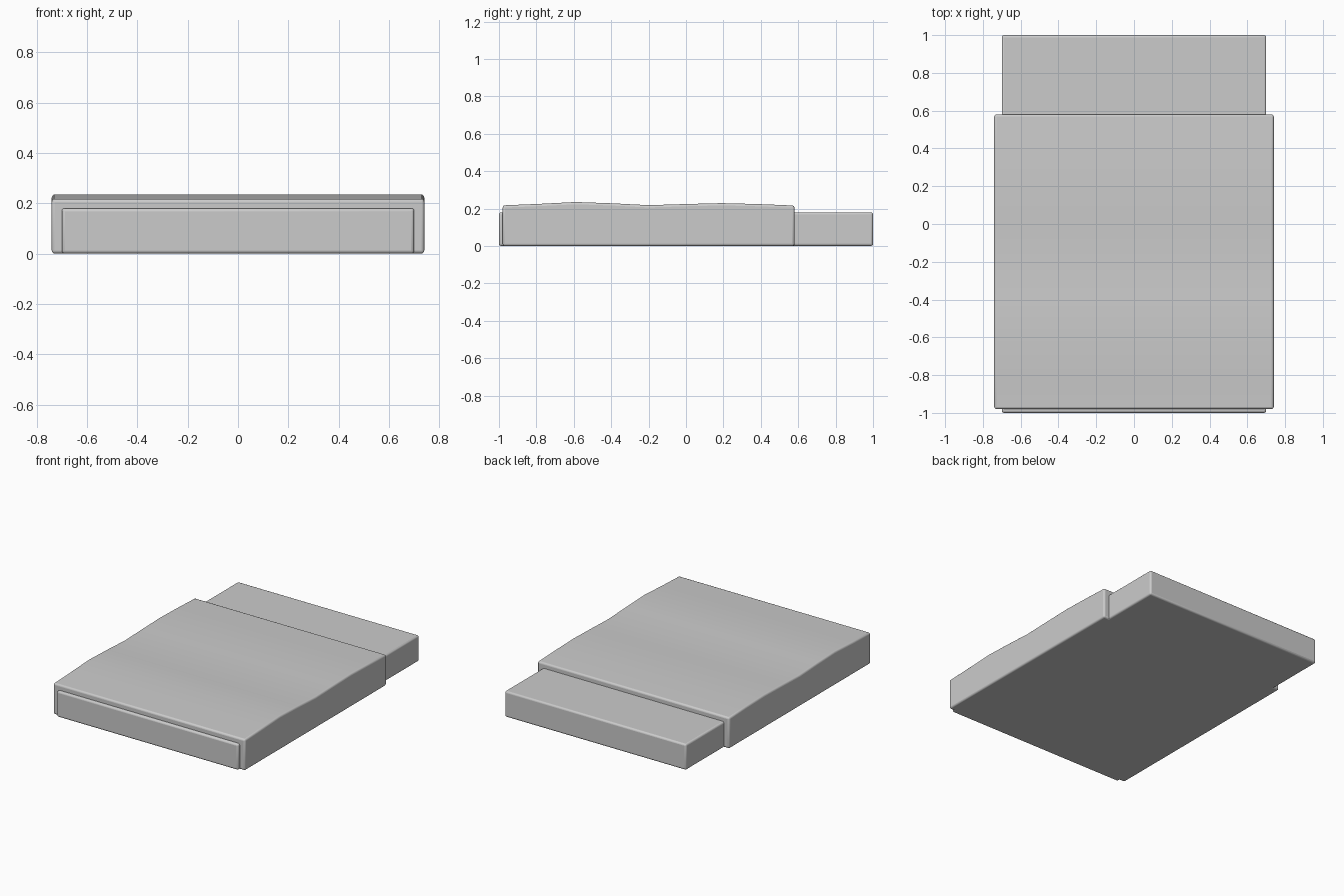
import bpy, bmesh
from math import radians

if "Cube" in bpy.data.objects:
    bpy.data.objects.remove(bpy.data.objects["Cube"])


def extruded_part(name, profile, half_width, bevel):
    """Extrude a (y, z) side profile across x, then round its hard edges."""
    bm = bmesh.new()
    face = bm.faces.new([bm.verts.new((-half_width, y, z)) for y, z in profile])
    ext = bmesh.ops.extrude_face_region(bm, geom=[face])
    verts = [g for g in ext["geom"] if isinstance(g, bmesh.types.BMVert)]
    bmesh.ops.translate(bm, vec=(2 * half_width, 0, 0), verts=verts)
    bmesh.ops.recalc_face_normals(bm, faces=bm.faces)
    mesh = bpy.data.meshes.new(name)
    bm.to_mesh(mesh)
    bm.free()
    obj = bpy.data.objects.new(name, mesh)
    bpy.context.collection.objects.link(obj)
    mod = obj.modifiers.new("rounded_edges", "BEVEL")
    mod.width = bevel
    mod.segments = 3
    mod.limit_method = "ANGLE"
    mod.angle_limit = radians(40)
    bpy.ops.object.select_all(action="DESELECT")
    obj.select_set(True)
    bpy.context.view_layer.objects.active = obj
    bpy.ops.object.shade_smooth_by_angle(angle=radians(35))
    return obj


# Mattress slab
extruded_part("mattress", [(-1, 0), (1, 0), (1, 0.18), (-1, 0.18)], 0.70, 0.012)

# Blanket wrapped round the mattress, with a gently rippled top
heights = [0.217, 0.225, 0.235, 0.228, 0.218, 0.224, 0.229, 0.224, 0.216]
front, back = -0.98, 0.58
step = (back - front) / (len(heights) - 1)
ripple = [(front + i * step, z) for i, z in enumerate(heights)]
extruded_part("blanket", [(back, 0), (front, 0)] + ripple, 0.74, 0.012)
